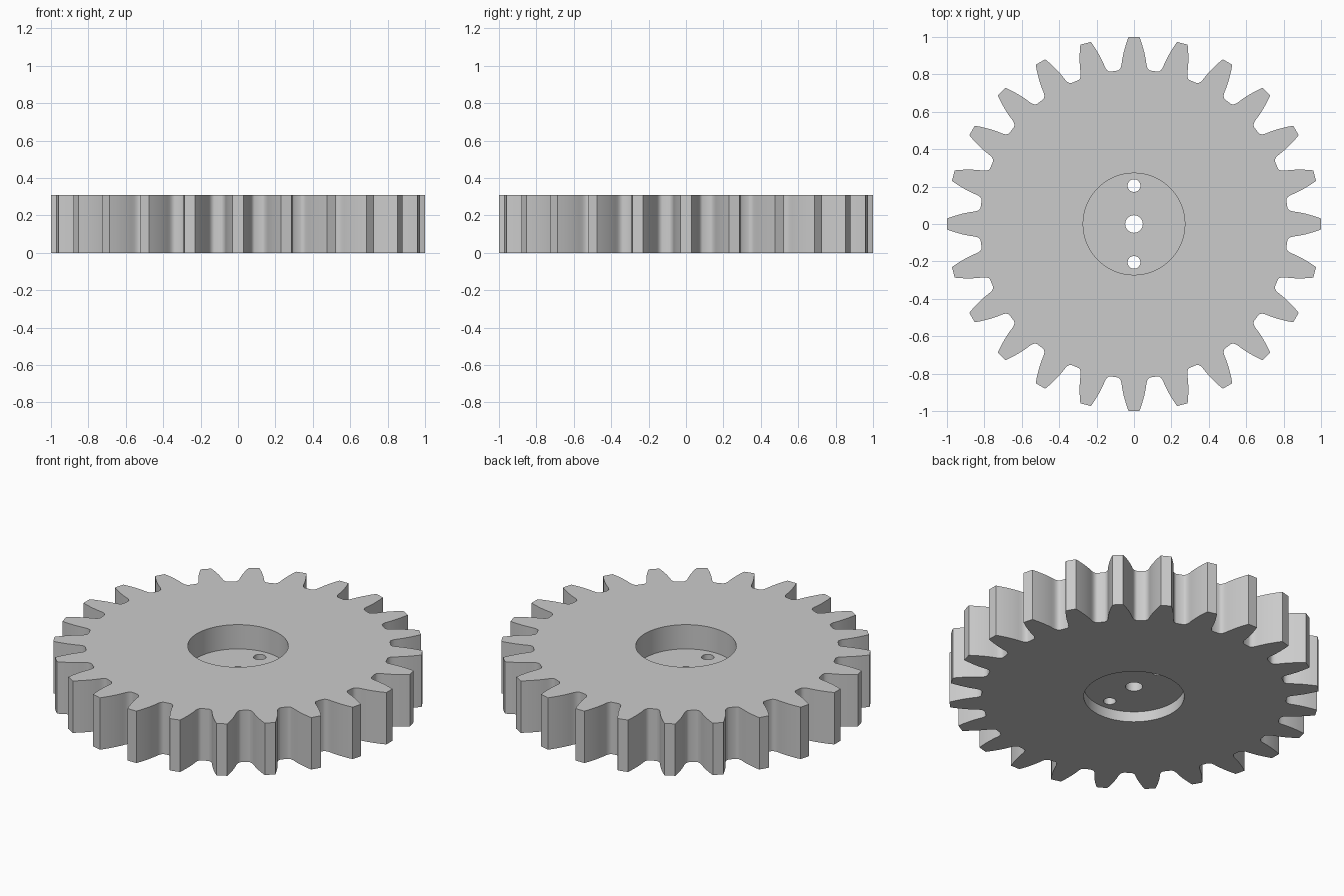
import bpy, bmesh, math

if "Cube" in bpy.data.objects:
    bpy.data.objects.remove(bpy.data.objects["Cube"])

HEIGHT = 0.31
TEETH = 24
FLOOR_LOW, FLOOR_HIGH = 0.062, 0.165   # thin web left between the two hub pockets

grey = bpy.data.materials.new("light grey")
grey.diffuse_color = (0.6, 0.6, 0.6, 1)
grey.use_nodes = True
grey.node_tree.nodes["Principled BSDF"].inputs["Base Color"].default_value = grey.diffuse_color

# Half tooth, root to tip: (distance along tooth axis, half width)
HALF_TOOTH = [(0.820, 0.088), (0.824, 0.080), (0.834, 0.072), (0.850, 0.067),
              (0.870, 0.0645), (0.895, 0.060), (0.920, 0.0545), (0.945, 0.0475),
              (0.970, 0.0400), (1.0, 0.029)]
TOOTH = [(r, -w) for r, w in HALF_TOOTH] + [(r, w) for r, w in reversed(HALF_TOOTH)]

# Toothed blank: outline extruded upward
bm = bmesh.new()
outline = []
for i in range(TEETH):
    a = 2 * math.pi * i / TEETH
    c, s = math.cos(a), math.sin(a)
    outline += [bm.verts.new((r * c - w * s, r * s + w * c, 0)) for r, w in TOOTH]
base = bm.faces.new(outline)
top = bmesh.ops.extrude_face_region(bm, geom=[base])["geom"]
bmesh.ops.translate(bm, vec=(0, 0, HEIGHT),
                    verts=[v for v in top if isinstance(v, bmesh.types.BMVert)])
bmesh.ops.recalc_face_normals(bm, faces=bm.faces)
mesh = bpy.data.meshes.new("gear_wheel")
bm.to_mesh(mesh)
bm.free()
gear = bpy.data.objects.new("gear_wheel", mesh)
bpy.context.collection.objects.link(gear)
mesh.materials.append(grey)


def bore(radius, z0, z1, y=0.0, sides=32):
    """Cut a round hole or pocket out of the gear."""
    bpy.ops.mesh.primitive_cylinder_add(vertices=sides, radius=radius, depth=z1 - z0,
                                        location=(0, y, (z0 + z1) / 2))
    cutter = bpy.context.object
    cutter.name = "bore_cutter"
    cutter.hide_render = True
    cutter.data.materials.append(grey)
    bpy.context.view_layer.objects.active = gear
    mod = gear.modifiers.new("bore", 'BOOLEAN')
    mod.operation = 'DIFFERENCE'
    mod.solver = 'EXACT'
    mod.object = cutter
    bpy.ops.object.modifier_apply(modifier=mod.name)
    bpy.data.objects.remove(cutter, do_unlink=True)


# Hub pockets, deep on top and shallow underneath
bore(0.272, FLOOR_HIGH, HEIGHT + 0.1, sides=64)
bore(0.272, -0.1, FLOOR_LOW, sides=64)

# Axle hole and two pin holes through the web
bore(0.047, 0.01, 0.25)
for y in (-0.205, 0.205):
    bore(0.034, 0.01, 0.25, y)

# Smooth curved walls, crisp rims
bpy.ops.object.select_all(action='DESELECT')
gear.select_set(True)
bpy.context.view_layer.objects.active = gear
bpy.ops.object.shade_smooth_by_angle(angle=math.radians(30))
